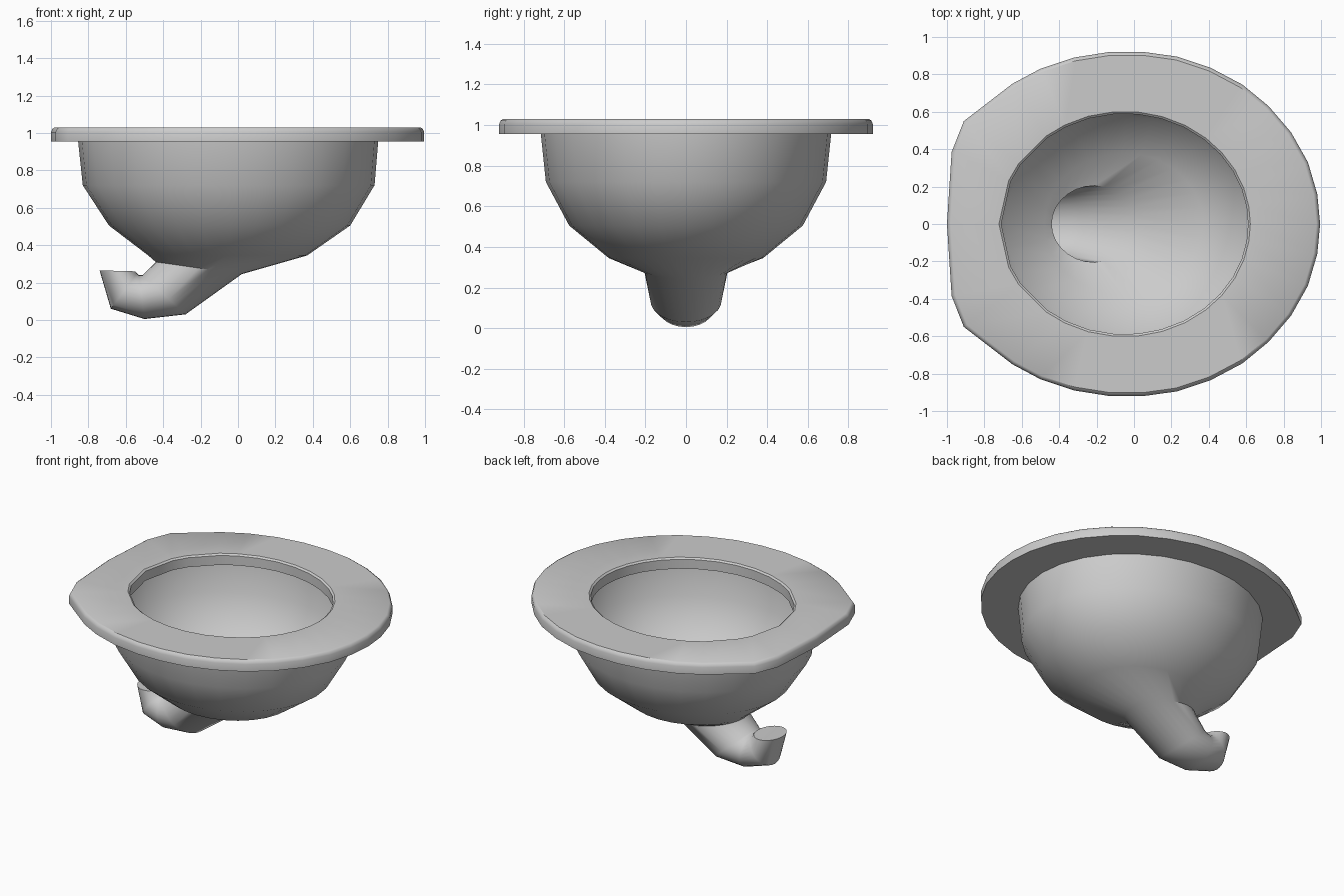
import bpy, bmesh, math

cube = bpy.data.objects.get("Cube")
if cube:
    bpy.data.objects.remove(cube, do_unlink=True)

grey = bpy.data.materials.new("light grey")
grey.use_nodes = True
colour = (0.6, 0.6, 0.6, 1)
grey.diffuse_color = colour
grey.node_tree.nodes["Principled BSDF"].inputs["Base Color"].default_value = colour


def loft(name, rings, closed=False, cap=False, angle=35):
    """Skin a list of point rings with quads."""
    bm = bmesh.new()
    rows = [[bm.verts.new(p) for p in ring] for ring in rings]
    n = len(rows[0])
    pairs = list(zip(rows, rows[1:]))
    if closed:
        pairs.append((rows[-1], rows[0]))
    for a, b in pairs:
        for i in range(n):
            j = (i + 1) % n
            bm.faces.new((a[i], b[i], b[j], a[j]))
    if cap:
        bm.faces.new(rows[-1])
    bmesh.ops.recalc_face_normals(bm, faces=bm.faces)
    mesh = bpy.data.meshes.new(name)
    bm.to_mesh(mesh)
    bm.free()
    mesh.materials.append(grey)
    ob = bpy.data.objects.new(name, mesh)
    bpy.context.collection.objects.link(ob)
    bpy.ops.object.select_all(action="DESELECT")
    ob.select_set(True)
    bpy.context.view_layer.objects.active = ob
    bpy.ops.object.shade_smooth_by_angle(angle=math.radians(angle))
    return ob


# Rim: flattened outline around an oval opening
half = [(0.98, 0.16), (0.93, 0.33), (0.84, 0.49), (0.72, 0.63), (0.58, 0.745),
        (0.41, 0.835), (0.23, 0.895), (0.05, 0.92), (-0.13, 0.92), (-0.32, 0.89),
        (-0.5, 0.83), (-0.65, 0.75), (-0.91, 0.55), (-0.975, 0.385)]
outline = [(0.995, 0)] + half + [(-1, 0)] + [(x, -y) for x, y in reversed(half)]


def outer(z, s):
    return [(x * s, y * s, z) for x, y in outline]


def opening(z, grow=0):
    pts = []
    for x, y in outline:
        a = math.atan2(y, x + 0.05)
        pts.append((-0.05 + (0.66 + grow) * math.cos(a), (0.59 + grow) * math.sin(a), z))
    return pts


loft("rim", [outer(0.955, 1), outer(1.005, 1), outer(1.022, 0.992), outer(1.03, 0.98),
             opening(1.03, 0.012), opening(1.02), opening(0.955)], closed=True)


# Bowl running down into the bent waste pipe
def oval(left, right, width, n=28):
    pts = []
    for i in range(n):
        a = math.tau * i / n
        t = (1 + math.cos(a)) / 2
        pts.append((left[0] + (right[0] - left[0]) * t, width * math.sin(a),
                    left[1] + (right[1] - left[1]) * t))
    return pts


sections = [
    ((-0.855, 0.957), (0.75, 0.957), 0.715),
    ((-0.83, 0.72), (0.73, 0.72), 0.69),
    ((-0.69, 0.505), (0.6, 0.505), 0.575),
    ((-0.48, 0.345), (0.37, 0.345), 0.38),
    ((-0.44, 0.31), (0.02, 0.245), 0.205),
    ((-0.51, 0.24), (-0.28, 0.03), 0.175),
    ((-0.53, 0.24), (-0.5, 0.005), 0.15),
    ((-0.54, 0.25), (-0.68, 0.06), 0.135),
    ((-0.55, 0.26), (-0.74, 0.265), 0.12),
]
loft("bowl_and_waste_pipe", [oval(*s) for s in sections], cap=True, angle=50)
